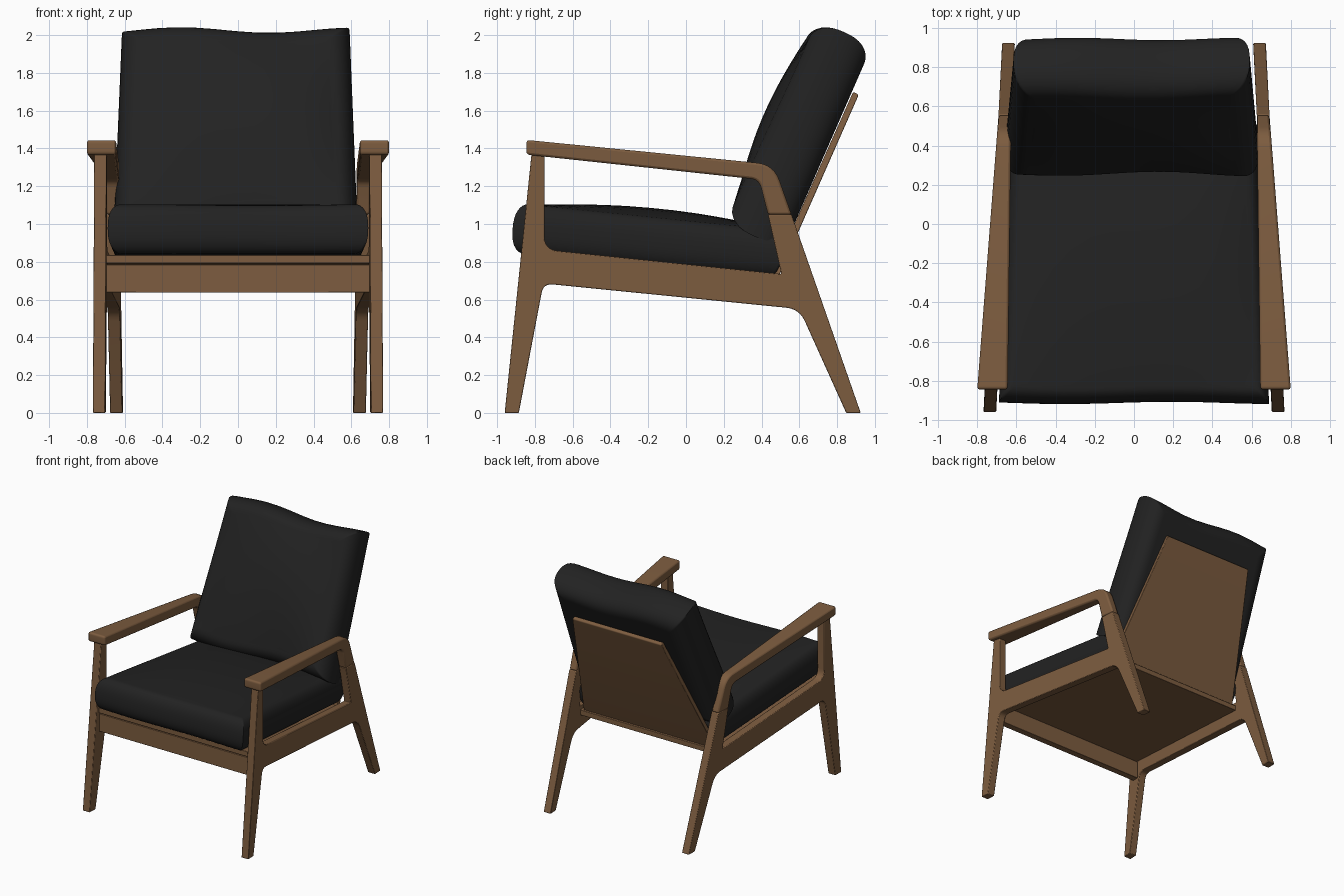
import bpy, bmesh, math
from mathutils import Vector

cube = bpy.data.objects.get("Cube")
if cube:
    bpy.data.objects.remove(cube, do_unlink=True)


def material(name, rgb):
    mat = bpy.data.materials.new(name)
    mat.use_nodes = True
    mat.diffuse_color = (*rgb, 1)
    mat.node_tree.nodes["Principled BSDF"].inputs["Base Color"].default_value = (*rgb, 1)
    return mat


WOOD = material("warm brown wood", (0.205, 0.108, 0.05))
FABRIC = material("black fabric", (0.016, 0.016, 0.016))


def make_object(name, bm, mat):
    bmesh.ops.recalc_face_normals(bm, faces=bm.faces)
    mesh = bpy.data.meshes.new(name)
    bm.to_mesh(mesh)
    bm.free()
    mesh.materials.append(mat)
    obj = bpy.data.objects.new(name, mesh)
    bpy.context.collection.objects.link(obj)
    return obj


def smooth(obj, degrees):
    bpy.ops.object.select_all(action='DESELECT')
    obj.select_set(True)
    bpy.context.view_layer.objects.active = obj
    bpy.ops.object.shade_smooth_by_angle(angle=math.radians(degrees))


def fillet(corners, steps=6):
    """Turn (y, z, radius) corners into an outline with rounded corners."""
    outline = []
    for i, (y, z, r) in enumerate(corners):
        p = Vector((y, z))
        if not r:
            outline.append(p)
            continue
        a = p + (Vector(corners[i - 1][:2]) - p).normalized() * r
        b = p + (Vector(corners[(i + 1) % len(corners)][:2]) - p).normalized() * r
        for k in range(steps + 1):
            t = k / steps
            outline.append(a * (1 - t) ** 2 + p * 2 * t * (1 - t) + b * t * t)
    return outline


def slab(name, corners, inner, outer, mirror=False, bevel=0.006):
    """Side outline spanned between two x positions that depend on (y, z)."""
    bm = bmesh.new()
    outline = fillet(corners)
    sides = [[bm.verts.new((x(*p), *p)) for p in outline] for x in (inner, outer)]
    for ring in sides:
        bm.faces.new(ring)
    n = len(outline)
    for i in range(n):
        j = (i + 1) % n
        bm.faces.new((sides[0][i], sides[0][j], sides[1][j], sides[1][i]))
    obj = make_object(name, bm, WOOD)
    mod = obj.modifiers.new("soft edges", 'BEVEL')
    mod.width, mod.segments = bevel, 2
    mod.angle_limit = math.radians(40)
    if mirror:
        obj.modifiers.new("other side", 'MIRROR')
    smooth(obj, 35)
    return obj


# The frames toe in toward the back
def leg_inner(y, z):
    return 0.703 - 0.0505 * (y + 0.95)


def leg_outer(y, z):
    return leg_inner(y, z) + 0.065


# Side frames: front leg, sloping rail and raked rear leg in one outline
slab("side_frames", [
    (-0.96, 0, 0), (-0.885, 0, 0), (-0.755, 0.685, 0.05), (0.6, 0.55, 0.07),
    (0.848, 0, 0), (0.925, 0, 0), (0.559, 1.05, 0), (0.434, 1.05, 0),
    (0.505, 0.735, 0.01), (-0.75, 0.865, 0.07), (-0.75, 1.38, 0), (-0.817, 1.38, 0),
], leg_inner, leg_outer, mirror=True)

# Armrests: wide at the front, bending down into the rear legs
slab("armrests", [
    (-0.845, 1.445, 0.02), (0.465, 1.315, 0.09), (0.559, 1.05, 0),
    (0.434, 1.05, 0), (0.387, 1.235, 0.045), (-0.845, 1.367, 0.02),
], lambda y, z: 0.645 - 0.0129 * (y + 0.84),
    lambda y, z: 0.8 - 0.0775 * (y + 0.84), mirror=True, bevel=0.012)

# Front apron and seat board between the frames
slab("front_apron", [(-0.84, 0.637, 0), (-0.785, 0.637, 0), (-0.785, 0.785, 0), (-0.84, 0.785, 0)],
     lambda y, z: -leg_inner(y, z), leg_inner, bevel=0.003)
slab("seat_board", [(-0.845, 0.793, 0), (-0.845, 0.836, 0), (0.5, 0.705, 0), (0.5, 0.662, 0)],
     lambda y, z: -leg_inner(y, z), leg_inner, bevel=0.003)


# Back board: thin, leaning, tapering to the top
def board_half(y, z):
    return 0.615 - 0.205 * (z - 0.68) / 1.02


slab("back_board", [(0.435, 0.69, 0), (0.47, 0.675, 0), (0.915, 1.685, 0.012), (0.885, 1.7, 0.012)],
     lambda y, z: -board_half(y, z), board_half, bevel=0.004)


def cushion(name, centre, half, tilt, inset, crown, width, wave):
    """Soft pad: rounded rim, crowned face, width varying along its length."""
    bm = bmesh.new()
    bmesh.ops.create_cube(bm, size=2)
    bmesh.ops.subdivide_edges(bm, edges=bm.edges, cuts=15, use_grid_fill=True)
    along = Vector((0, math.cos(tilt), math.sin(tilt)))
    normal = Vector((0, -math.sin(tilt), math.cos(tilt)))
    for vert in bm.verts:
        u, v, w = (math.sin(c * math.pi / 2) for c in vert.co)
        shrink = inset * (1 - (1 - min(1, abs(w)) ** 2.5) ** 0.5)
        x = u * (half[0] * width(v) - shrink)
        length = v * (half[1] - shrink) + wave * v * math.sin(4 * u + 3.6)
        thick = w * half[2]
        if w > 0:
            thick += crown * w * (1 - u ** 4) * (1 - v ** 2)
            thick += 0.4 * wave * w * math.sin(3 * u + 2 * v)
        vert.co = Vector((x, 0, 0)) + Vector(centre) + along * length + normal * thick
    obj = make_object(name, bm, FABRIC)
    smooth(obj, 80)
    return obj


cushion("seat_cushion", (0, -0.205, 0.91), (0.66, 0.71, 0.13), -0.096,
        0.07, 0.045, lambda v: 1.0 - 0.045 * v, 0.006)
cushion("back_cushion", (-0.012, 0.6, 1.475), (0.625, 0.575, 0.165), math.radians(66.4),
        0.11, 0.045, lambda v: 1.0 - 0.035 * v, 0.016)
